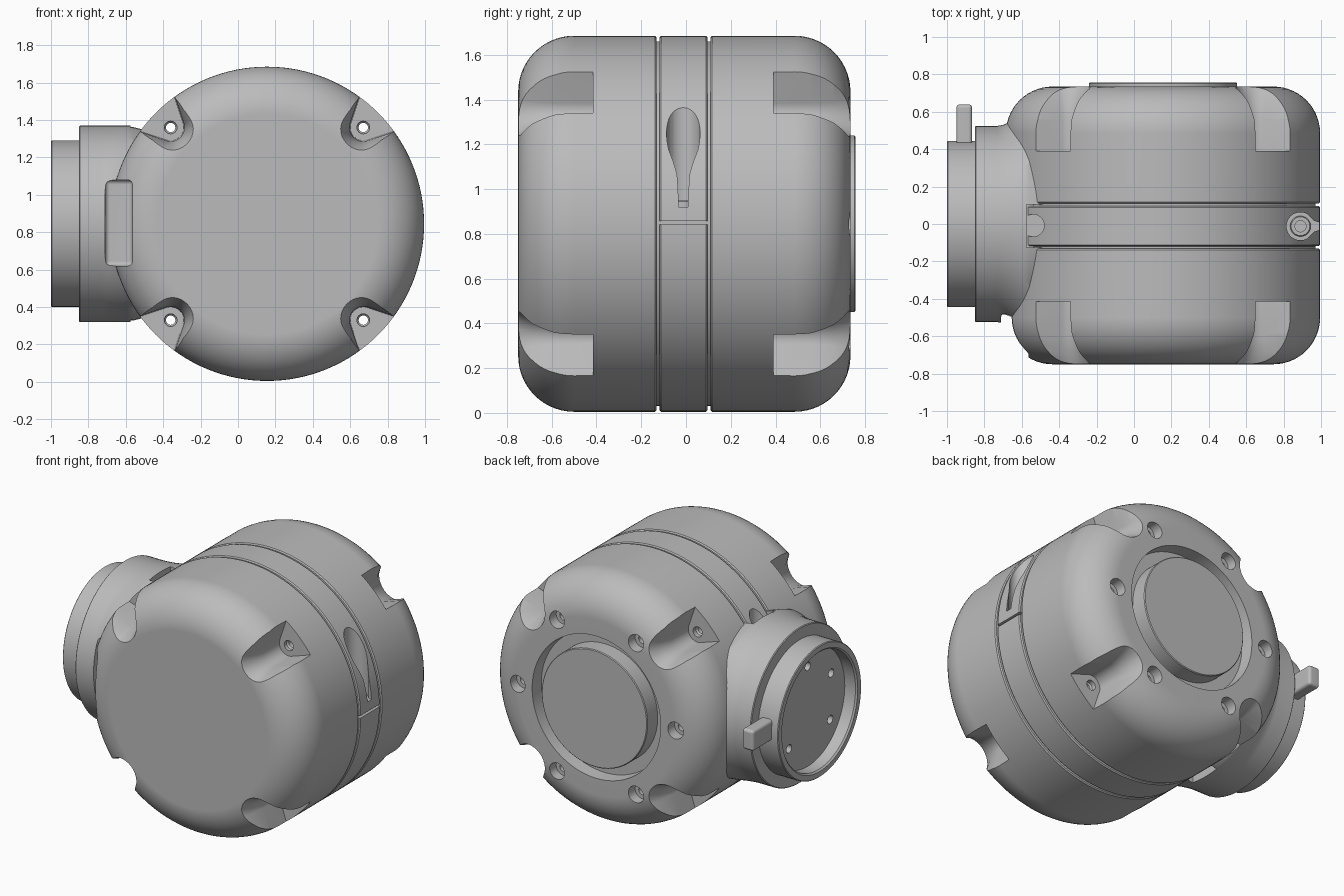
import bpy, bmesh
from math import sin, cos, pi, radians

if "Cube" in bpy.data.objects:
    bpy.data.objects.remove(bpy.data.objects["Cube"], do_unlink=True)

GREY = (0.5, 0.5, 0.5, 1)
mat = bpy.data.materials.new("plain grey")
mat.use_nodes = True
mat.diffuse_color = GREY
mat.node_tree.nodes["Principled BSDF"].inputs["Base Color"].default_value = GREY

CX, CZ, R, F = 0.155, 0.845, 0.84, 0.25     # drum centre, radius, edge rounding


def make(name, bm):
    bmesh.ops.recalc_face_normals(bm, faces=bm.faces)
    me = bpy.data.meshes.new(name)
    bm.to_mesh(me)
    bm.free()
    ob = bpy.data.objects.new(name, me)
    bpy.context.collection.objects.link(ob)
    me.materials.append(mat)
    return ob


def loft(name, sections):
    """Skin a list of equal-length point loops and cap both ends."""
    bm = bmesh.new()
    rings = [[bm.verts.new(p) for p in s] for s in sections]
    n = len(rings[0])
    for a, b in zip(rings, rings[1:]):
        for i in range(n):
            j = (i + 1) % n
            bm.faces.new((a[i], a[j], b[j], b[i]))
    bm.faces.new(rings[0])
    bm.faces.new(rings[-1])
    return make(name, bm)


def lathe(name, profile, axis, centre, seg=32):
    """Profile of (position along axis, radius[, second radius])."""
    sections = []
    for p in profile:
        ru, rv = p[1], p[-1]
        loop = []
        for i in range(seg):
            t = 2 * pi * i / seg
            u, v = ru * cos(t), rv * sin(t)
            q = {"X": (p[0], u, v), "Y": (u, p[0], v), "Z": (u, v, p[0])}[axis]
            loop.append([c + d for c, d in zip(centre, q)])
        sections.append(loop)
    return loft(name, sections)


def box(name, lo, hi, bevel=0.0):
    bm = bmesh.new()
    bmesh.ops.create_cube(bm, size=1)
    for v in bm.verts:
        v.co = [(a + b) / 2 + c * (b - a) for a, b, c in zip(lo, hi, v.co)]
    if bevel:
        bmesh.ops.bevel(bm, geom=bm.edges[:], offset=bevel, segments=4,
                        profile=0.5, affect="EDGES")
    return make(name, bm)


def activate(ob):
    bpy.ops.object.select_all(action="DESELECT")
    ob.select_set(True)
    bpy.context.view_layer.objects.active = ob


def carve(ob, cutters):
    activate(ob)
    for c in cutters:
        m = ob.modifiers.new("cut", "BOOLEAN")
        m.operation, m.solver, m.object = "DIFFERENCE", "EXACT", c
        bpy.ops.object.modifier_apply(modifier=m.name)


def finish(ob):
    activate(ob)
    bpy.ops.object.shade_smooth_by_angle(angle=radians(32))
    m = ob.modifiers.new("even shading", "WEIGHTED_NORMAL")
    m.keep_sharp = True


# Drum housing: rounded front, two band grooves, rounded back, round plug in a bore
steps = [i * pi / 28 for i in range(15)]
profile = [(-0.75 + F * (1 - sin(t)), R - F * (1 - cos(t))) for t in reversed(steps)]
profile = sorted(profile)
for y in (-0.125, 0.103):
    profile += [(y - 0.014, R), (y - 0.007, R - 0.007), (y - 0.006, R - 0.025),
                (y + 0.006, R - 0.025), (y + 0.007, R - 0.007), (y + 0.014, R)]
profile += [(0.735 - F * (1 - sin(t)), R - F * (1 - cos(t))) for t in steps]
profile += [(0.735, 0.48), (0.645, 0.475), (0.645, 0.395), (0.752, 0.395), (0.757, 0.39)]
housing = lathe("drum_housing", profile, "Y", (CX, 0, CZ), 128)

# Side neck: hollow end, step, flange and a flare that blends into the drum
neck = lathe("side_neck", [
    (-0.91, 0.395), (-0.99, 0.395), (-1, 0.405), (-1, 0.44), (-0.995, 0.445),
    (-0.85, 0.445), (-0.85, 0.52), (-0.845, 0.525), (-0.73, 0.525), (-0.7, 0.53, 0.525),
    (-0.67, 0.543, 0.525), (-0.63, 0.565, 0.525), (-0.59, 0.6, 0.525),
    (-0.56, 0.62, 0.525), (-0.45, 0.5)], "X", (0, 0, CZ), 96)

body_cuts, neck_cuts = [], []


# Corner pockets with a rounded root that flare towards the outside
def pocket_profile(f):
    arc = [radians(161.6 + 126.8 * i / 12) for i in range(13)]
    pts = [(0.515 + (0.07 + f) * cos(t), 0.515 + (0.07 + f) * sin(t)) for t in arc]
    return pts + [(0.87, 0.56 - f), (0.95, 0.95), (0.56 - f, 0.87)]


for sx in (-1, 1):
    for sz in (-1, 1):
        for floor, side in ((-0.415, -1), (0.39, 1)):
            body_cuts.append(loft("pocket_cutter", [
                [(CX + sx * u, floor + side * d, CZ + sz * v) for u, v in pocket_profile(f)]
                for d, f in ((0, 0), (0.17, 0.004), (0.27, 0.025), (0.36, 0.065))]))
        # Bolt hole running the full length
        body_cuts.append(lathe("bolt_cutter", [
            (-0.5, 0.034), (-0.39, 0.034), (-0.38, 0.025), (0.35, 0.025),
            (0.36, 0.034), (0.5, 0.034)], "Y", (CX + sx * 0.515, 0, CZ + sz * 0.515), 24))

# Six counterbored screw holes around the back plug
for i in range(6):
    t = i * pi / 3
    body_cuts.append(lathe("back_screw_cutter", [
        (0.58, 0.028), (0.665, 0.028), (0.665, 0.055), (0.8, 0.058)],
        "Y", (CX + 0.59 * cos(t), 0, CZ + 0.59 * sin(t)), 24))

# Teardrop recess for the band screw, and the split between the band ends
tear = [(0.89 + 0.075 * cos(t), -0.012 + 0.075 * sin(t))
        for t in (radians(60 + 240 * i / 20) for i in range(21))]
tear += [(0.965, -0.04), (1.03, -0.022), (1.03, -0.002), (0.965, 0.016)]
body_cuts.append(loft("teardrop_cutter", [[(x, y, z) for x, y in tear] for z in (0.92, 1.5)]))
body_cuts.append(lathe("band_screw_cutter", [(0.8, 0.03), (1.0, 0.03)],
                       "Z", (0.89, -0.012, 0), 20))
body_cuts.append(box("split_cutter", (0.97, -0.13, 0.842), (1.05, 0.108, 0.858)))

# Pockets and screw holes where the band meets the neck, above and below
for s in (-1, 1):
    z0, z1 = sorted((CZ + s * 0.43, CZ + s * 0.7))
    neck_cuts.append(box("band_end_cutter", (-0.575, -0.125, z0), (-0.4, 0.103, z1)))
    body_cuts.append(lathe("band_end_screw_cutter", [
        (s * 0.36, 0.03), (s * 0.41, 0.03), (s * 0.41, 0.06), (s * 0.7, 0.06)],
        "Z", (-0.54, -0.008, CZ), 24))

# Rounded slot on the front of the neck, reaching into the drum edge
slot = box("slot_cutter", (-0.71, -1, 0.62), (-0.565, -0.47, 1.08), 0.025)
body_cuts.append(slot)
neck_cuts.append(slot)

# Small holes in the neck's end plate
for y, z in ((0, 0.28), (-0.25, 0.14), (-0.24, -0.17), (0.2, -0.2)):
    neck_cuts.append(lathe("end_hole_cutter", [(-0.95, 0.028), (-0.84, 0.028)],
                           "X", (0, y, CZ + z), 20))

carve(housing, body_cuts)
carve(neck, neck_cuts)
for c in set(body_cuts + neck_cuts):
    bpy.data.objects.remove(c, do_unlink=True)

# Locating tab on the back of the neck
tab = box("locating_tab", (-0.95, 0.4, 0.8), (-0.865, 0.64, 0.94), 0.02)

# Band screw at the foot of the teardrop recess
screw = lathe("band_screw", [(0.925, 0.025), (0.925, 0.03), (0.95, 0.03), (0.95, 0.05),
                             (0.945, 0.055), (0.91, 0.055)], "Z", (0.89, -0.012, 0), 24)

for ob in (housing, neck, tab, screw):
    finish(ob)
